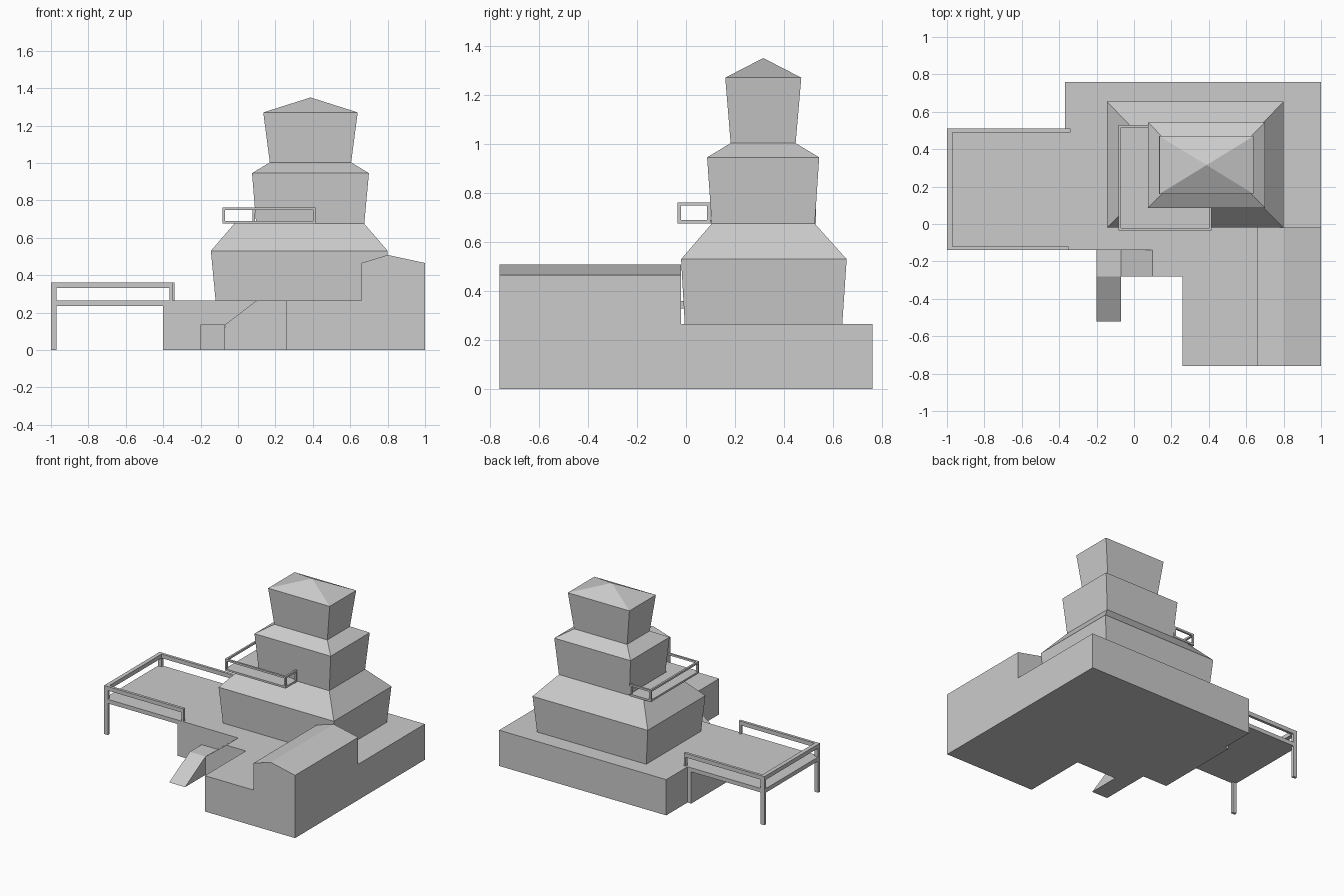
import bpy, bmesh

if "Cube" in bpy.data.objects:
    bpy.data.objects.remove(bpy.data.objects["Cube"])


def finish(name, bm):
    bmesh.ops.recalc_face_normals(bm, faces=bm.faces)
    mesh = bpy.data.meshes.new(name)
    bm.to_mesh(mesh)
    bm.free()
    ob = bpy.data.objects.new(name, mesh)
    bpy.context.collection.objects.link(ob)
    return ob


def prism(name, pts, axis, a, b):
    """Extrude a 2D outline along an axis from a to b."""
    place = {'x': lambda p, t: (t, p[0], p[1]),
             'y': lambda p, t: (p[0], t, p[1]),
             'z': lambda p, t: (p[0], p[1], t)}[axis]
    bm = bmesh.new()
    lo = [bm.verts.new(place(p, a)) for p in pts]
    hi = [bm.verts.new(place(p, b)) for p in pts]
    bm.faces.new(lo)
    bm.faces.new(hi)
    n = len(pts)
    for i in range(n):
        j = (i + 1) % n
        bm.faces.new((lo[i], lo[j], hi[j], hi[i]))
    return finish(name, bm)


def box(name, x0, x1, y0, y1, z0, z1):
    return prism(name, [(x0, y0), (x1, y0), (x1, y1), (x0, y1)], 'z', z0, z1)


def tower(name, rings, apex):
    """Stack rectangular rings (z, x0, x1, y0, y1), closed by a pyramid roof."""
    bm = bmesh.new()
    loops = [[bm.verts.new(c) for c in
              ((x0, y0, z), (x1, y0, z), (x1, y1, z), (x0, y1, z))]
             for z, x0, x1, y0, y1 in rings]
    bm.faces.new(loops[0])
    for lo, hi in zip(loops, loops[1:]):
        for i in range(4):
            j = (i + 1) % 4
            bm.faces.new((lo[i], lo[j], hi[j], hi[i]))
    top = bm.verts.new(apex)
    for i in range(4):
        bm.faces.new((loops[-1][i], loops[-1][(i + 1) % 4], top))
    return finish(name, bm)


G = 0.265  # terrace height

# Stone terrace with the front wing footprint
prism("terrace", [(-.40, -.14), (.10, -.14), (.10, -.28), (.26, -.28), (.26, -.76),
                  (1, -.76), (1, .76), (-.37, .76), (-.37, .51), (-.40, .51)], 'z', 0, G)

# Raised wing with a shallow gable
prism("wing_house", [(.66, G), (1, G), (1, .465), (.80, .508), (.66, .465)], 'y', -.76, -.02)

# Ramped entrance: landing with side slope, then front ramp
prism("landing", [(-.20, 0), (.10, 0), (.10, G), (-.07, .135), (-.20, .135)], 'y', -.28, -.14)
prism("front_ramp", [(-.52, 0), (-.28, 0), (-.28, .135)], 'x', -.20, -.07)

# Three flared storeys with skirt roofs
tower("tower", [(G, -.12, .775, -.005, .637),
                (.53, -.145, .80, -.02, .655),
                (.675, -.02, .675, .105, .525),
                (.675, .097, .675, .105, .525),
                (.945, .075, .70, .086, .543),
                (1.003, .17, .605, .182, .447),
                (1.27, .135, .64, .16, .47)], (.388, .315, 1.35))

# Side deck on legs
box("deck_floor", -1, -.40, -.14, .51, .235, G)
for side, y0, end in (("front", -.14, -.35), ("back", .49, -.34)):
    y1 = y0 + .02
    box(f"deck_leg_{side}", -1, -.97, y0, y1, 0, .33)
    box(f"deck_rail_{side}", -1, end, y0, y1, .33, .36)
    box(f"deck_end_post_{side}", end - .015, end, y0, y1, G, .33)
box("deck_rail_left", -1, -.97, -.12, .49, .33, .36)

# Balcony around the second storey
X0, X1, Y0, Y1, T = -.083, .415, -.035, .53, .014
prism("balcony_floor", [(X0, Y0), (X1, Y0), (X1, .10), (.09, .10), (.09, Y1), (X0, Y1)],
      'z', .675, .689)
prism("balcony_rail", [(X0, Y0), (X1, Y0), (X1, .10), (X1 - T, .10), (X1 - T, Y0 + T),
                       (X0 + T, Y0 + T), (X0 + T, Y1 - T), (.09, Y1 - T), (.09, Y1), (X0, Y1)],
      'z', .748, .762)
for i, (x, y) in enumerate([(X0, Y0), (X1 - T, Y0), (X0, Y1 - T), (X1 - T, .085), (.078, Y1 - T)]):
    box(f"balcony_post_{i + 1}", x, x + T, y, y + T, .689, .748)
